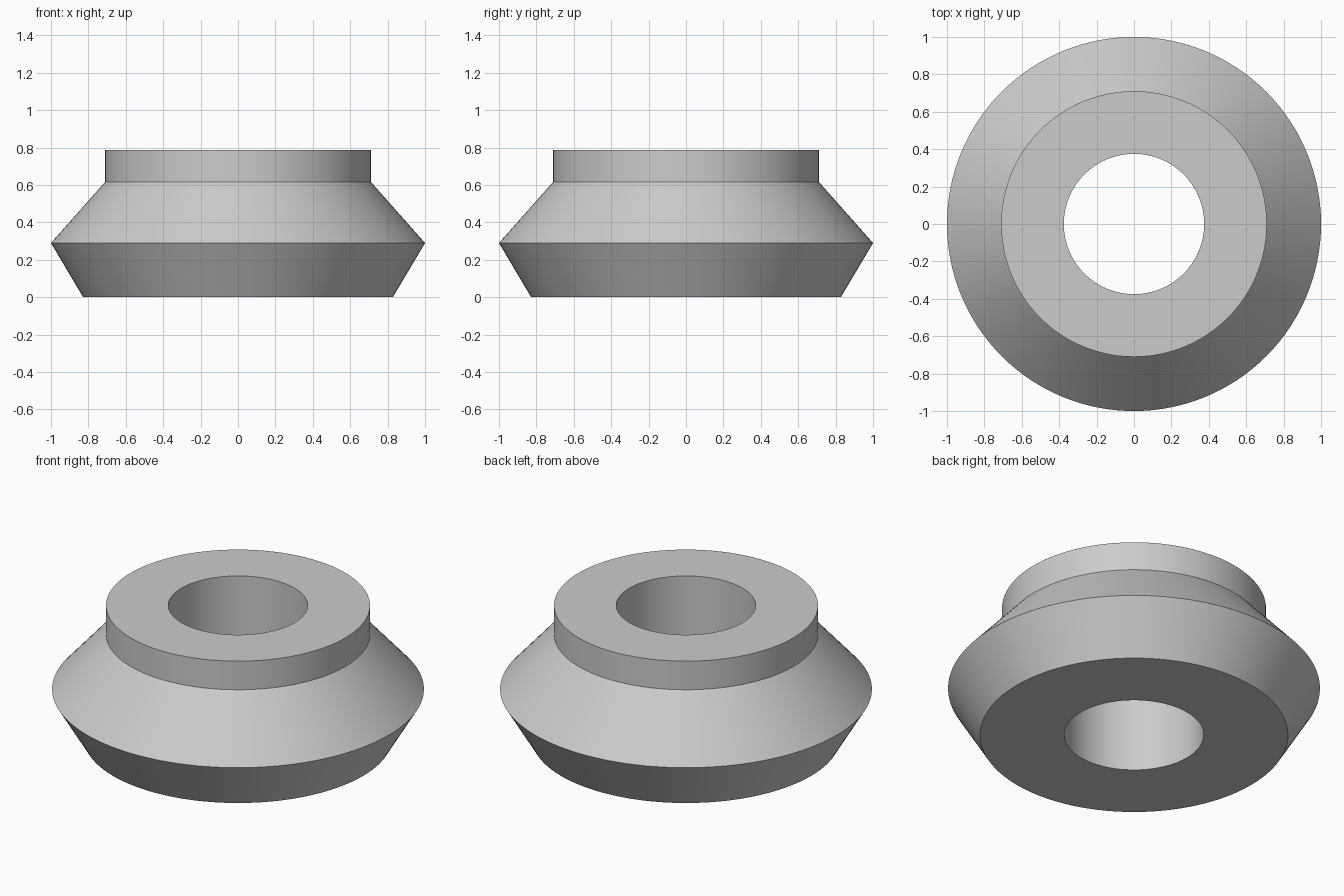
import bpy
import bmesh
import math

cube = bpy.data.objects.get("Cube")
if cube:
    bpy.data.objects.remove(cube, do_unlink=True)

SEGMENTS = 128

# Plain grey finish
grey = bpy.data.materials.new("plain_grey")
grey.use_nodes = True
colour = (0.6, 0.6, 0.6, 1)
grey.diffuse_color = colour
grey.node_tree.nodes["Principled BSDF"].inputs["Base Color"].default_value = colour

# Closed cross-section (radius, height): bore, lower cone, upper cone, collar
profile = [(0.375, 0), (0.828, 0), (1, 0.29),
           (0.71, 0.617), (0.71, 0.787), (0.375, 0.787)]


def lathe(name, section, material):
    """Revolve a closed section around the z axis."""
    bm = bmesh.new()
    rings = []
    for i in range(SEGMENTS):
        a = math.tau * i / SEGMENTS
        rings.append([bm.verts.new((r * math.cos(a), r * math.sin(a), z))
                      for r, z in section])
    for i, ring in enumerate(rings):
        following = rings[(i + 1) % SEGMENTS]
        for j in range(len(section)):
            k = (j + 1) % len(section)
            bm.faces.new((ring[j], following[j], following[k], ring[k]))
    bmesh.ops.recalc_face_normals(bm, faces=bm.faces)
    mesh = bpy.data.meshes.new(name)
    bm.to_mesh(mesh)
    bm.free()
    mesh.materials.append(material)
    obj = bpy.data.objects.new(name, mesh)
    bpy.context.collection.objects.link(obj)
    return obj


# Flanged bushing with a straight through bore
bushing = lathe("conical_bushing", profile, grey)
bpy.ops.object.select_all(action='DESELECT')
bushing.select_set(True)
bpy.context.view_layer.objects.active = bushing
bpy.ops.object.shade_smooth_by_angle(angle=math.radians(25))
